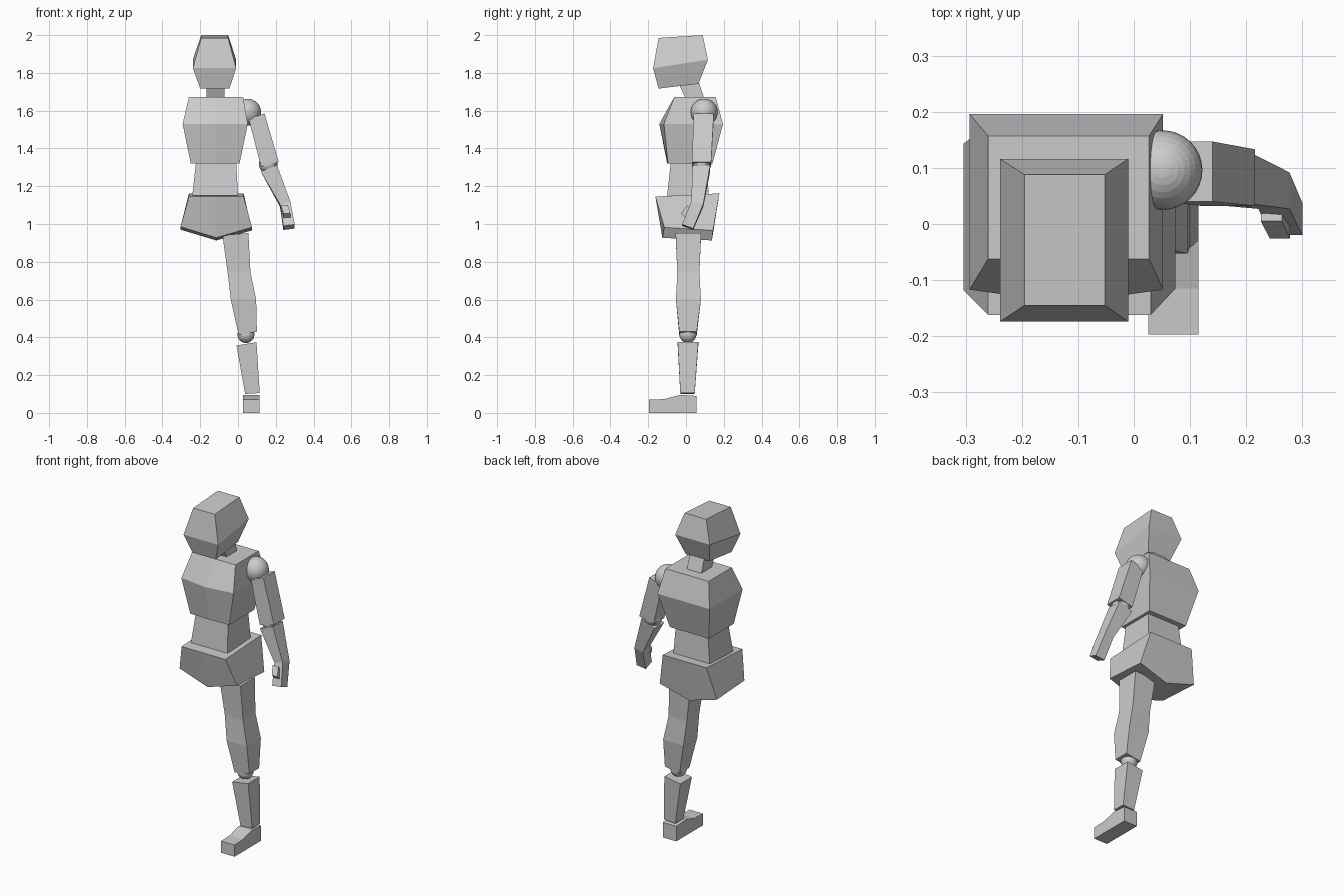
import bpy, bmesh

grey = bpy.data.materials.new("plain grey")
grey.diffuse_color = (0.6, 0.6, 0.6, 1)


def finish(name, bm):
    bmesh.ops.recalc_face_normals(bm, faces=bm.faces)
    me = bpy.data.meshes.new(name)
    bm.to_mesh(me)
    bm.free()
    me.materials.append(grey)
    ob = bpy.data.objects.new(name, me)
    bpy.context.collection.objects.link(ob)
    return ob


def loft(name, *rings):
    """Bridge closed rings of points, listed from top to bottom, and cap both ends."""
    bm = bmesh.new()
    loops = [[bm.verts.new(p) for p in r] for r in rings]
    for a, b in zip(loops, loops[1:]):
        n = len(a)
        for i in range(n):
            bm.faces.new((a[i], a[(i + 1) % n], b[(i + 1) % n], b[i]))
    bm.faces.new(loops[0])
    bm.faces.new(loops[-1])
    return finish(name, bm)


def rect(x0, x1, y0, y1, zf, zb=None, dx=0.0):
    """Four-sided ring: zf / zb are front / back heights, dx raises the +x side."""
    zb = zf if zb is None else zb
    return [(x0, y0, zf), (x1, y0, zf + dx), (x1, y1, zb + dx), (x0, y1, zb)]


def bowed(x0, x1, y0, y1, z, bow=0.0, drop=0.0):
    """Six-sided ring with a centre point front and back; bow pushes the front out."""
    c = (x0 + x1) / 2
    return [(x0, y0, z), (c, y0 - bow, z - drop), (x1, y0, z),
            (x1, y1, z), (c, y1, z - drop), (x0, y1, z)]


def ball(name, centre, r):
    bm = bmesh.new()
    bmesh.ops.create_uvsphere(bm, u_segments=32, v_segments=16, radius=r)
    bmesh.ops.translate(bm, verts=bm.verts, vec=centre)
    return finish(name, bm)


# Head and neck
loft("head",
     rect(-0.195, -0.052, -0.145, 0.088, 1.985, 2.0),
     rect(-0.239, -0.01, -0.174, 0.116, 1.825, 1.87),
     rect(-0.2, -0.046, -0.145, 0.066, 1.717, 1.742))
loft("neck",
     rect(-0.168, -0.072, -0.035, 0.066, 1.735, 1.755),
     rect(-0.168, -0.072, 0.0, 0.098, 1.66, 1.66))

# Torso
loft("chest",
     bowed(-0.26, 0.027, -0.062, 0.157, 1.672),
     bowed(-0.293, 0.052, -0.117, 0.196, 1.53, bow=0.024),
     bowed(-0.25, 0.008, -0.095, 0.14, 1.32, bow=0.005))
loft("waist",
     rect(-0.222, -0.01, -0.08, 0.11, 1.33),
     rect(-0.242, 0.0, -0.1, 0.12, 1.15))
loft("pelvis",
     rect(-0.26, 0.03, -0.162, 0.177, 1.145, 1.162)[:1]
     + [(-0.115, -0.162, 1.145), (0.03, -0.162, 1.145),
        (0.03, 0.177, 1.162), (-0.115, 0.177, 1.162), (-0.26, 0.177, 1.162)],
     [(-0.304, -0.118, 0.985), (-0.115, -0.125, 0.927), (0.074, -0.115, 0.982),
      (0.074, 0.143, 0.966), (-0.115, 0.137, 0.913), (-0.304, 0.143, 0.97)])

# Arm
ball("shoulder_joint", (0.051, 0.096, 1.592), 0.071)
loft("upper_arm",
     rect(0.056, 0.14, 0.04, 0.147, 1.558, dx=0.027),
     rect(0.122, 0.216, 0.032, 0.133, 1.303, dx=0.024))
ball("elbow_joint", (0.16, 0.082, 1.318), 0.05)
loft("lower_arm",
     rect(0.12, 0.206, 0.036, 0.128, 1.278, dx=0.035),
     rect(0.222, 0.277, 0.027, 0.092, 1.105, 1.092, dx=0.015))
loft("hand",
     rect(0.222, 0.277, 0.027, 0.092, 1.105, 1.092, dx=0.015),
     rect(0.24, 0.3, -0.02, 0.038, 0.99, 0.968, dx=0.008))
loft("thumb",
     rect(0.226, 0.264, 0.005, 0.035, 1.1, 1.07),
     rect(0.242, 0.278, -0.026, 0.0, 1.055, 1.03))

# Leg
loft("upper_leg",
     rect(-0.082, 0.055, -0.055, 0.08, 0.94, dx=0.012),
     rect(-0.055, 0.066, -0.046, 0.071, 0.745),
     rect(-0.038, 0.096, -0.053, 0.079, 0.6),
     rect(0.003, 0.1, -0.036, 0.057, 0.413, dx=0.017))
ball("knee_joint", (0.042, 0.01, 0.415), 0.045)
loft("lower_leg",
     rect(-0.008, 0.098, -0.044, 0.065, 0.357, dx=0.017),
     rect(0.038, 0.115, -0.03, 0.046, 0.1, dx=0.005))

# Foot: side profile extruded across its width
profile = [(-0.197, 0), (-0.197, 0.07), (-0.115, 0.073), (-0.035, 0.095), (0.055, 0.09), (0.055, 0)]
loft("foot", *[[(x, y, z) for y, z in profile] for x in (0.026, 0.115)])
